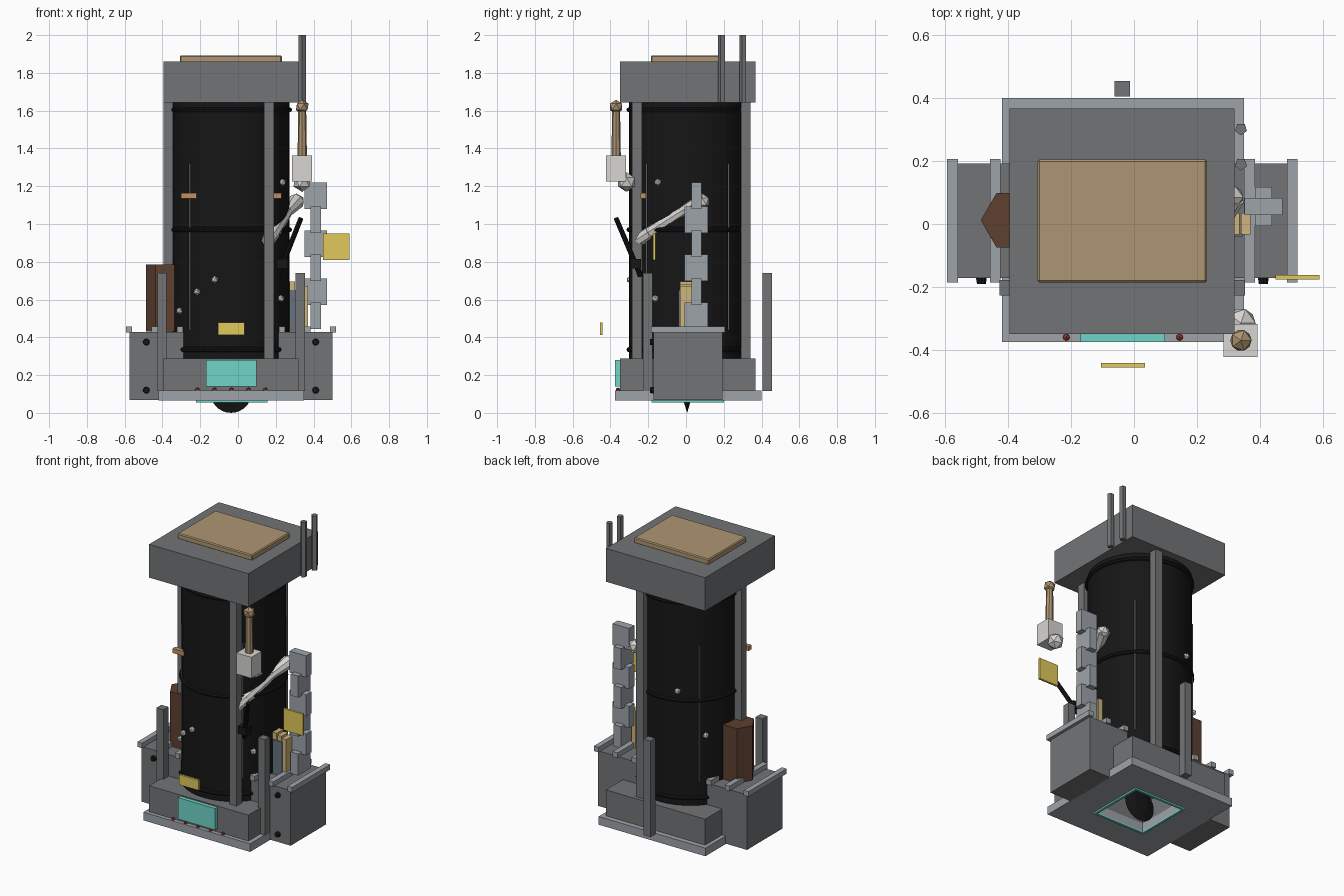
import bpy, math
from mathutils import Vector

if "Cube" in bpy.data.objects:
    bpy.data.objects.remove(bpy.data.objects["Cube"])

CX, CY = -0.037, 0.008          # axis of the tower


def colour(name, r, g, b):
    m = bpy.data.materials.new(name)
    m.diffuse_color = (r, g, b, 1)
    m.use_nodes = True
    m.node_tree.nodes["Principled BSDF"].inputs["Base Color"].default_value = m.diffuse_color
    return m


BLACK = colour("black", .008, .008, .008)
STEEL = colour("dark_steel", .17, .175, .18)
LIGHT = colour("light_steel", .34, .37, .40)
PALE = colour("pale", .68, .67, .64)
TAN = colour("tan", .42, .30, .17)
SAND = colour("sand", .62, .47, .20)
TEAL = colour("teal", .16, .66, .58)
YELLOW = colour("yellow", .75, .58, .10)
BROWN = colour("brown", .11, .05, .03)
ORANGE = colour("orange", .55, .28, .12)
RED = colour("red", .4, .05, .04)
BLUE = colour("slate", .13, .17, .21)


def finish(name, mat, smooth=False):
    ob = bpy.context.object
    ob.name = name
    ob.data.materials.append(mat)
    if smooth:
        bpy.ops.object.shade_smooth_by_angle(angle=math.radians(40))
    return ob


def box(name, x, y, z, mat, bevel=0):
    """Box from (min, max) pairs."""
    bpy.ops.mesh.primitive_cube_add(size=1, location=[sum(p) / 2 for p in (x, y, z)])
    ob = bpy.context.object
    ob.scale = [p[1] - p[0] for p in (x, y, z)]
    bpy.ops.object.transform_apply(location=False, rotation=False, scale=True)
    if bevel:
        m = ob.modifiers.new("bevel", 'BEVEL')
        m.width, m.segments = bevel, 1
    return finish(name, mat)


def rod(name, a, b, r1, r2, mat, sides=8, smooth=False, turn=0):
    """Tapered rod from point a to point b."""
    a, b = Vector(a), Vector(b)
    bpy.ops.mesh.primitive_cone_add(vertices=sides, radius1=r1, radius2=r2,
                                    depth=(b - a).length, location=(a + b) / 2)
    ob = bpy.context.object
    q = (b - a).to_track_quat('Z', 'Y')
    ob.rotation_euler = q.to_euler()
    if turn:
        ob.rotation_euler = (0, 0, turn)
    return finish(name, mat, smooth)


def ball(name, p, r, mat, sub=1):
    bpy.ops.mesh.primitive_ico_sphere_add(subdivisions=sub, radius=r, location=p)
    return finish(name, mat)


def on_tower(deg, r):
    a = math.radians(deg)
    return CX + r * math.cos(a), CY + r * math.sin(a)


def post(name, x, y, z, w, mat):
    return box(name, (x - w / 2, x + w / 2), (y - w / 2, y + w / 2), z, mat)


# Tower body with hoops, ribs and rivets
rod("tower_drum", (CX, CY, .28), (CX, CY, 1.65), .31, .31, BLACK, 40, True)
for z in (.335, .97, 1.605):
    bpy.ops.mesh.primitive_torus_add(location=(CX, CY, z), major_radius=.31,
                                     minor_radius=.013, major_segments=40, minor_segments=8)
    finish("drum_hoop", BLACK, True)
for a in (45, 135, 225, 315):
    post("drum_rib", *on_tower(a, .31), (.44, 1.32), .008, STEEL)
for a, z in ((-30, 1.22), (-106, .705), (-125, .64), (-150, .54), (-33, .605), (111, 1.03), (142, .74)):
    ball("rivet", (*on_tower(a, .315), z), .02, PALE)

# Three tall posts on the drum and three short outer columns
for a in (67, 187, 307):
    post("tall_post", *on_tower(a, .335), (.28, 1.65), .052, STEEL)
for a in (90, 210, 330):
    post("outer_column", *on_tower(a, .422), (.115, .74), .05, STEEL)

# Cap and lid
FX, FY = (-.395, .32), (-.35, .367)
box("cap_block", FX, FY, (1.643, 1.86), STEEL)
box("lid", (-.307, .232), (-.186, .205), (1.855, 1.893), TAN, .006)

# Base with an opening underneath
base = [box("base_plate", (-.42, .35), (-.375, .40), (.065, .118), LIGHT),
        box("base_block", FX, FY, (.117, .287), STEEL)]
HX, HY = (-.208, .142), (-.168, .187)
cutter = box("opening_cutter", HX, HY, (0, .25), STEEL)
cutter.hide_render = True
cutter.hide_viewport = True
cutter.display_type = 'WIRE'
for ob in base:
    m = ob.modifiers.new("opening", 'BOOLEAN')
    m.operation, m.solver, m.object = 'DIFFERENCE', 'EXACT', cutter
for x in ((-.223, HX[0]), (HX[1], .157)):
    box("opening_trim_side", x, (-.183, .202), (.055, .068), TEAL)
for y in ((-.183, HY[0]), (HY[1], .202)):
    box("opening_trim_end", HX, y, (.055, .068), TEAL)

# Lens-shaped cutting disc poking out below
for s in (-1, 1):
    rod("cutting_disc", (CX, .006, .11), (CX, .006 + s * .018, .11), .11, .05, BLACK, 28)

# Front display and indicator lamps
box("front_panel", (-.17, .098), (-.375, -.345), (.14, .28), TEAL)
for i in range(5):
    ball("lamp", (-.215 + .09 * i, -.36, .123), .012, RED)

# Side bins with rails and bolts, mirrored across the tower axis
for s in (-1, 1):
    def span(a, b):
        return tuple(sorted((CX + s * a, CX + s * b)))
    box("side_bin", span(.21, .537), (-.172, .192), (.068, .427), STEEL)
    for d in (.27, .404, .54):
        box("bin_rail", span(d - .017, d + .017), (-.186, .206), (.425, .458), LIGHT)
    for z in (.12, .375):
        rod("bin_bolt", (CX + s * .448, -.165, z), (CX + s * .448, -.19, z), .019, .015, BLACK, 10)

# Hexagonal brown canister on the left bin
rod("canister", (-.387, .012, .43), (-.387, .012, .785), .1, .1, BROWN, 6, turn=math.radians(30))

# Two aerials
for y in (.19, .302):
    rod("aerial", (.34, y, 1.643), (.34, y, 2), .02, .02, STEEL, 5)

# Hanging chain of alternating links
for i in range(6):
    wx, wy = (.06, .027) if i % 2 == 0 else (.027, .062)
    z = 1.15 - i * .127
    box("chain_link", (.412 - wx, .412 + wx), (.055 - wy, .055 + wy), (z - .07, z + .07), LIGHT)

# Handle with ball top, pale head and joint
ball("handle_ball", (.34, -.37, 1.62), .038, TAN)
rod("handle_shaft", (.34, -.37, 1.35), (.34, -.37, 1.60), .025, .021, TAN, 8)
box("handle_head", (.285, .393), (-.423, -.318), (1.225, 1.362), PALE)
ball("handle_joint", (.34, -.315, 1.222), .052, PALE)

# Pale bone-like arm
P = [Vector(p) for p in ((.155, -.265, .905), (.19, -.19, .955), (.262, -.02, 1.065), (.31, .085, 1.12))]
for i, (r1, r2) in enumerate(((.034, .036), (.034, .028), (.028, .043))):
    rod("arm_section", P[i], P[i + 1], r1, r2, PALE, 8)
ball("arm_knob", P[3], .042, PALE)

# Black lever with grip block
rod("lever", (.212, -.24, .725), (.333, -.37, 1.03), .014, .013, BLACK, 8)
box("lever_block", (.205, .265), (-.295, -.237), (.765, .815), BLACK)

# Sand coloured slabs with slate panel on the right bin
for i in range(3):
    x = .272 + i * .034
    box("slab", (x, x + .03), (-.033, .035), (.425, .695 - .012 * i), SAND)
box("slate_panel", (.275, .345), (-.04, -.03), (.425, .65), BLUE)

# Floating tags and small blocks on the drum
box("side_tag", (.45, .59), (-.176, -.162), (.81, .95), YELLOW)
box("front_tag", (-.105, .035), (-.456, -.442), (.412, .478), YELLOW)
for x in ((-.302, -.216), (.145, .23)):
    box("drum_block", x, (-.242, -.213), (1.136, 1.165), ORANGE)
